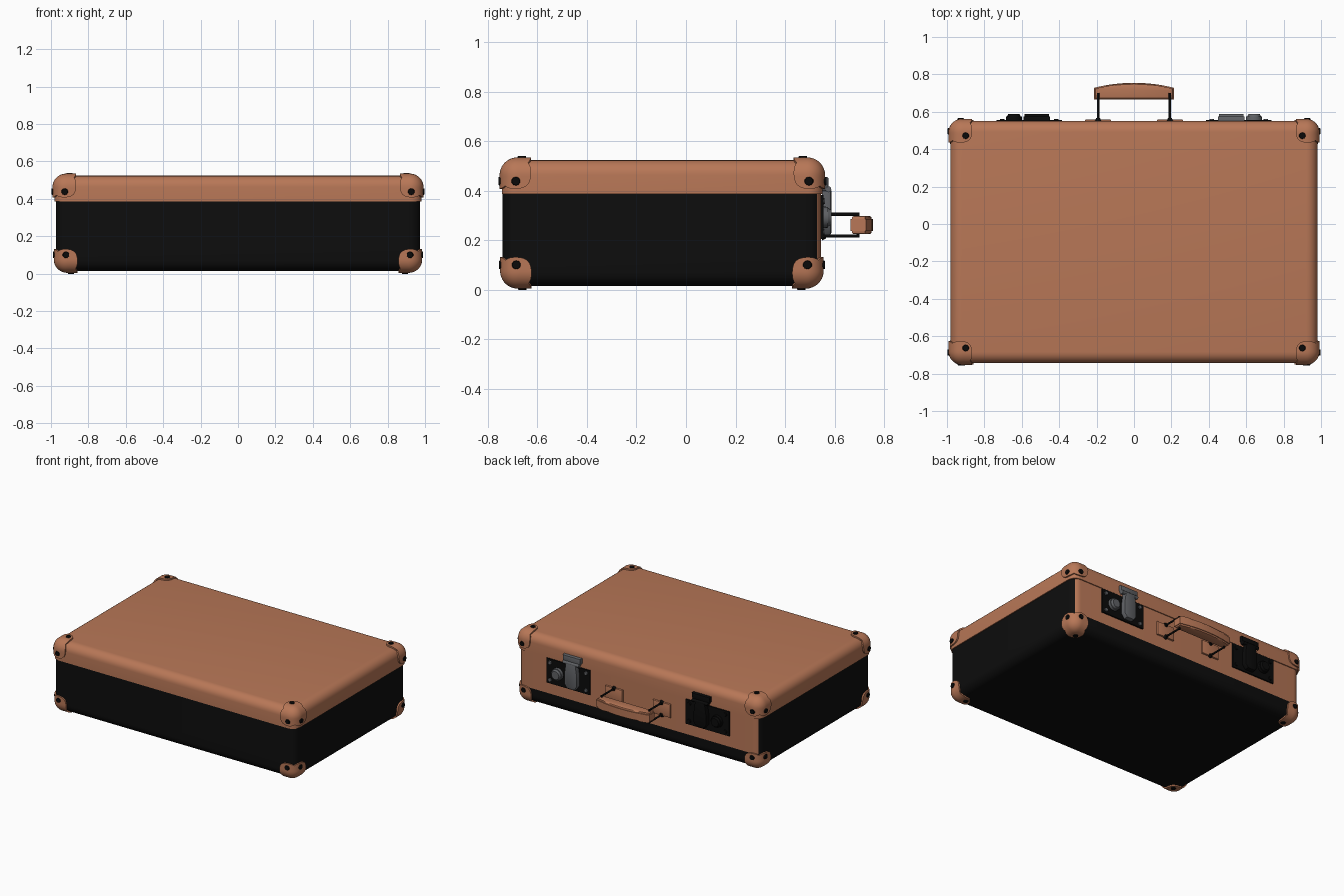
import bpy, bmesh, math
from mathutils import Vector, Matrix

if "Cube" in bpy.data.objects:
    bpy.data.objects.remove(bpy.data.objects["Cube"])


def material(name, rgb):
    m = bpy.data.materials.new(name)
    m.diffuse_color = (*rgb, 1)
    m.use_nodes = True
    m.node_tree.nodes["Principled BSDF"].inputs["Base Color"].default_value = m.diffuse_color
    return m


TAN = material("tan leather", (0.48, 0.185, 0.095))
BLACK = material("black leather", (0.004, 0.004, 0.004))
IRON = material("black metal", (0.003, 0.003, 0.003))
STEEL = material("grey steel", (0.115, 0.12, 0.13))


def finish(name, bm, *mats, recalc=True):
    if recalc:
        bmesh.ops.recalc_face_normals(bm, faces=bm.faces)
    me = bpy.data.meshes.new(name)
    bm.to_mesh(me)
    bm.free()
    for m in mats:
        me.materials.append(m)
    ob = bpy.data.objects.new(name, me)
    bpy.context.collection.objects.link(ob)
    return ob


def box_bm(lo, hi):
    bm = bmesh.new()
    bmesh.ops.create_cube(bm, size=1)
    for v in bm.verts:
        v.co = [lo[i] + (v.co[i] + 0.5) * (hi[i] - lo[i]) for i in range(3)]
    return bm


def shell_bm(lo, hi, r, open_z):
    """Box rounded on every edge except those lying at height open_z."""
    bm = box_bm(lo, hi)
    edges = [e for e in bm.edges if not all(abs(v.co.z - open_z) < 1e-4 for v in e.verts)]
    bmesh.ops.bevel(bm, geom=edges, offset=r, segments=7, profile=0.5, affect='EDGES')
    return bm


def prism(name, outline, a, b, axis, mat, bevel=0.0):
    """Extrude an outline in xz (axis y) or xy (axis z) from a to b."""
    bm = bmesh.new()
    to3 = (lambda p, d: (p[0], d, p[1])) if axis == 'y' else (lambda p, d: (p[0], p[1], d))
    f = bm.faces.new([bm.verts.new(to3(p, a)) for p in outline])
    ret = bmesh.ops.extrude_face_region(bm, geom=[f], use_keep_orig=True)
    for v in ret["geom"]:
        if isinstance(v, bmesh.types.BMVert):
            v.co["xyz".index(axis)] = b
    if bevel:
        edges = [e for e in bm.edges if all(abs(v.co["xyz".index(axis)] - b) < 1e-5 for v in e.verts)]
        bmesh.ops.bevel(bm, geom=edges, offset=bevel, segments=2, profile=0.5, affect='EDGES')
    return finish(name, bm, mat)


def add_rod(bm, p, q, r1, r2=None, n=12):
    p, q = Vector(p), Vector(q)
    d = q - p
    mx = Matrix.Translation((p + q) / 2) @ d.to_track_quat('Z', 'Y').to_matrix().to_4x4()
    bmesh.ops.create_cone(bm, cap_ends=True, segments=n, radius1=r1,
                          radius2=r1 if r2 is None else r2, depth=d.length, matrix=mx)


# Case body: black, with a tan panel on the back
bm = shell_bm((-0.974, -0.741, 0.014), (0.974, 0.545, 0.40), 0.06, 0.40)
for co, no in (((0, 0, 0.125), (0, 0, 1)), ((0, 0.53, 0), (0, 1, 0))):
    bmesh.ops.bisect_plane(bm, geom=bm.verts[:] + bm.edges[:] + bm.faces[:], plane_co=co, plane_no=no)
for f in bm.faces:
    c = f.calc_center_median()
    f.material_index = int(c.y > 0.53 and c.z > 0.125)
finish("case_body", bm, BLACK, TAN)

# Lid
finish("lid", shell_bm((-0.981, -0.744, 0.386), (0.981, 0.552, 0.523), 0.06, 0.386), TAN)

# Corner caps: three rounded lobes each, wrapped round the corner, with rivets
N, R, L = 12, 0.072, 0.14
caps, rivets = bmesh.new(), bmesh.new()
for sx in (-1, 1):
    for sy in (-1, 1):
        for sz in (-1, 1):
            sg = (sx, sy, sz)
            if sz > 0:
                corner = Vector((sx * 0.992, 0.562 if sy > 0 else -0.753, 0.534))
            else:
                corner = Vector((sx * 0.985, 0.556 if sy > 0 else -0.751, 0.004))

            def place(d):
                q = Vector([max(c, R) for c in d])
                p = q + (Vector(d) - q).normalized() * R
                return Vector([corner[i] - sg[i] * p[i] for i in range(3)])

            for k in range(3):
                i, j = (k + 1) % 3, (k + 2) % 3
                grid = []
                for a in range(N + 1):
                    row = []
                    for b in range(N + 1):
                        s, t = a / N, b / N
                        w = L * (1 - 0.2 * (s * t) ** 2)
                        d = [0, 0, 0]
                        d[i] = w * s * (1 - 0.18 * (1 - t) ** 2)
                        d[j] = w * t * (1 - 0.18 * (1 - s) ** 2)
                        row.append(caps.verts.new(place(d)))
                    grid.append(row)
                for a in range(N):
                    for b in range(N):
                        f = caps.faces.new((grid[a][b], grid[a + 1][b], grid[a + 1][b + 1], grid[a][b + 1]))
                        if sx * sy * sz < 0:
                            f.normal_flip()
                # rivet on this lobe
                d = [0.092, 0.09, 0] if k == 2 else [0.066, 0.066, 0.096]
                d[k] = 0
                p = place(d)
                n = Vector((0, 0, 0))
                n[k] = sg[k]
                add_rod(rivets, p - n * 0.01, p + n * 0.005, 0.021, 0.016, 10)
bmesh.ops.remove_doubles(caps, verts=caps.verts, dist=1e-5)
cap_ob = finish("corner_caps", caps, TAN, recalc=False)
mod = cap_ob.modifiers.new("Solidify", 'SOLIDIFY')
mod.thickness, mod.offset = 0.013, -1
bpy.context.view_layer.objects.active = cap_ob
bpy.ops.object.modifier_apply(modifier="Solidify")
finish("corner_rivets", rivets, IRON)

# Locks: the one on +x has steel fittings, the one on -x is all black
for s, side, metal in ((1, "right", STEEL), (-1, "left", IRON)):
    def mir(pts):
        return [(s * x, z) for x, z in pts]

    prism(side + "_lock_plate", mir([(0.385, 0.205), (0.735, 0.205), (0.735, 0.383), (0.385, 0.383)]),
          0.54, 0.555, 'y', IRON)
    # screws and turning knob
    bm = bmesh.new()
    for x in (0.415, 0.705):
        for z in (0.232, 0.357):
            add_rod(bm, (s * x, 0.55, z), (s * x, 0.561, z), 0.016, 0.011)
    finish(side + "_lock_screws", bm, metal)
    bm = bmesh.new()
    add_rod(bm, (s * 0.642, 0.55, 0.292), (s * 0.642, 0.574, 0.292), 0.044, 0.042, 20)
    add_rod(bm, (s * 0.642, 0.572, 0.292), (s * 0.642, 0.588, 0.292), 0.038, 0.03, 20)
    finish(side + "_lock_knob", bm, metal)
    # hasp strap, hinge pin and lid hook
    prism(side + "_hasp", mir([(0.49, 0.22), (0.55, 0.22), (0.572, 0.25), (0.572, 0.33), (0.56, 0.41),
                               (0.48, 0.41), (0.468, 0.33), (0.468, 0.25)]), 0.55, 0.588, 'y', metal, 0.012)
    prism(side + "_lid_hook", mir([(0.462, 0.398), (0.578, 0.398), (0.592, 0.42), (0.592, 0.455),
                                   (0.448, 0.455), (0.448, 0.42)]), 0.545, 0.576, 'y', metal, 0.008)
    bm = bmesh.new()
    add_rod(bm, (s * 0.455, 0.575, 0.405), (s * 0.585, 0.575, 0.405), 0.012)
    finish(side + "_hasp_pin", bm, metal)

    # Handle mount and wire loop
    x = s * 0.192
    prism(side + "_handle_mount", [(x - 0.07, 0.212), (x + 0.07, 0.212), (x + 0.07, 0.31), (x - 0.07, 0.31)],
          0.54, 0.558, 'y', TAN, 0.005)
    bm = bmesh.new()
    add_rod(bm, (x, 0.55, 0.304), (x, 0.70, 0.304), 0.0065)
    add_rod(bm, (x, 0.55, 0.217), (x, 0.70, 0.217), 0.0065)
    add_rod(bm, (x, 0.695, 0.2105), (x, 0.695, 0.3105), 0.0065)
    for z in (0.217, 0.304):
        add_rod(bm, (x, 0.55, z), (x, 0.566, z), 0.018, 0.01)
    finish(side + "_handle_loop", bm, IRON)


# Handle: arched grip with a slightly larger middle layer
def grip(inset):
    w = 0.214 - inset
    arc = [(w * math.cos(math.pi * i / 16), 0) for i in range(17)]
    top = [(x, 0.755 - inset - 0.027 * (x / w) ** 2) for x, _ in arc]
    return top + [(-w, 0.665 + inset), (w, 0.665 + inset)]


prism("handle_core", grip(0.0), 0.236, 0.285, 'z', TAN)
prism("handle_top_layer", grip(0.005), 0.26, 0.297, 'z', TAN, 0.008)
prism("handle_bottom_layer", grip(0.005), 0.26, 0.224, 'z', TAN, 0.008)

# Smooth shading with sharp edges kept
for ob in bpy.data.objects:
    ob.select_set(True)
bpy.ops.object.shade_smooth_by_angle(angle=math.radians(35))
